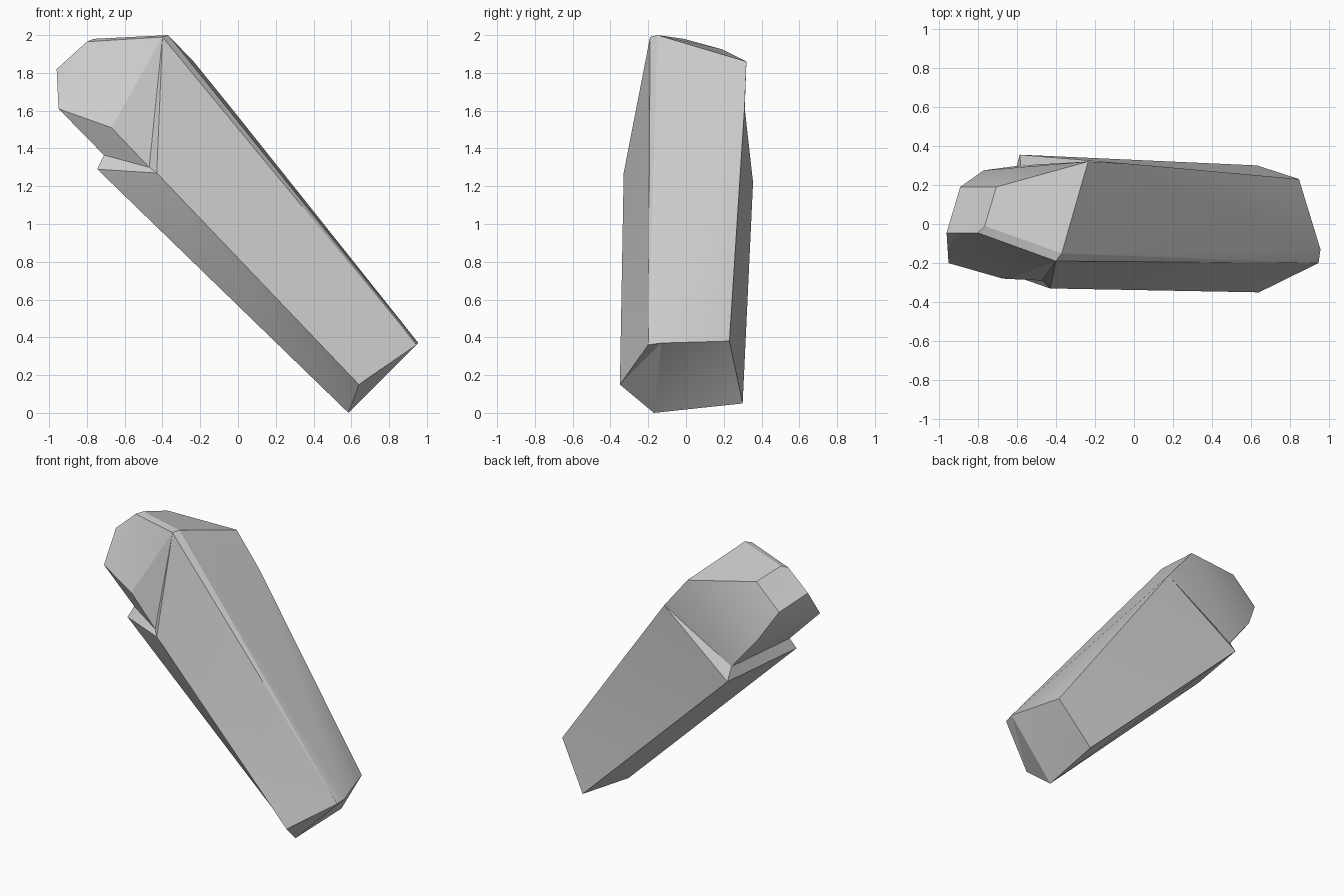
import bpy
import bmesh
from math import radians
from mathutils import Vector

cube = bpy.data.objects.get("Cube")
if cube:
    bpy.data.objects.remove(cube, do_unlink=True)


def make_material(name, color):
    mat = bpy.data.materials.new(name)
    mat.use_nodes = True
    mat.diffuse_color = color
    mat.node_tree.nodes["Principled BSDF"].inputs["Base Color"].default_value = color
    return mat


def faceted_stone(name, corners, facets, mat):
    """Skin named corners with facets, then shade smooth between crisp ridges."""
    bm = bmesh.new()
    verts = {key: bm.verts.new(Vector(co)) for key, co in corners.items()}
    for facet in facets:
        bm.faces.new([verts[key] for key in facet.split()])
    bmesh.ops.recalc_face_normals(bm, faces=bm.faces[:])
    bmesh.ops.triangulate(bm, faces=bm.faces[:])
    bmesh.ops.recalc_face_normals(bm, faces=bm.faces[:])
    mesh = bpy.data.meshes.new(name)
    bm.to_mesh(mesh)
    bm.free()
    mesh.materials.append(mat)
    obj = bpy.data.objects.new(name, mesh)
    bpy.context.collection.objects.link(obj)
    bpy.ops.object.select_all(action="DESELECT")
    obj.select_set(True)
    bpy.context.view_layer.objects.active = obj
    bpy.ops.object.shade_smooth_by_angle(angle=radians(25))
    return obj


# Foot: the blunt end the stone rests on
foot = {
    "foot_tip": (.585, -.17, 0),
    "foot_front": (.64, -.35, .15),
    "foot_outer": (.945, -.20, .36),
    "foot_bevel": (.955, -.13, .37),
    "foot_back": (.845, .23, .38),
    "foot_under": (.63, .30, .05),
}

# Ledge: the notch where the shaft steps in below the head
ledge = {
    "rim_front": (-.43, -.33, 1.27),
    "rim_side": (-.745, -.22, 1.29),
    "rim_back": (-.585, .355, 1.22),
    "rim_end": (-.04, .31, 1.62),
    "neck_front": (-.47, -.29, 1.30),
    "neck_side": (-.71, -.19, 1.365),
    "neck_back": (-.58, .30, 1.31),
}

# Head: the chipped upper end
head = {
    "peak": (-.40, -.19, 1.99),
    "peak_bevel": (-.37, -.15, 2),
    "crown": (-.80, -.045, 1.965),
    "crown_bevel": (-.765, -.01, 1.98),
    "brow": (-.96, -.045, 1.82),
    "chin": (-.95, -.20, 1.61),
    "cheek": (-.67, -.28, 1.51),
    "nape_top": (-.705, .19, 1.925),
    "nape_side": (-.89, .19, 1.75),
    "nape_low": (-.77, .275, 1.54),
    "shoulder": (-.235, .32, 1.86),
}

facets = [
    # Foot end
    "foot_tip foot_front foot_outer foot_bevel foot_back foot_under",
    # Shaft sides
    "peak cheek neck_front rim_front foot_front foot_outer",
    "foot_tip foot_front rim_front rim_side",
    "rim_side rim_back foot_under foot_tip",
    "rim_back rim_end foot_back foot_under",
    "peak_bevel rim_end foot_back foot_bevel",
    "peak_bevel shoulder rim_end",
    "peak peak_bevel foot_bevel foot_outer",
    # Ledge
    "rim_front neck_front neck_side rim_side",
    "rim_side neck_side neck_back rim_back",
    "rim_back neck_back rim_end",
    # Head
    "peak crown brow chin cheek",
    "chin cheek neck_front neck_side",
    "brow nape_side nape_low neck_back neck_side chin",
    "shoulder nape_top nape_side nape_low neck_back rim_end",
    "crown crown_bevel nape_top nape_side brow",
    "crown peak peak_bevel crown_bevel",
    "crown_bevel peak_bevel shoulder nape_top",
]

stone_grey = make_material("stone grey", (.6, .6, .6, 1))
faceted_stone("leaning_stone", {**foot, **ledge, **head}, facets, stone_grey)
